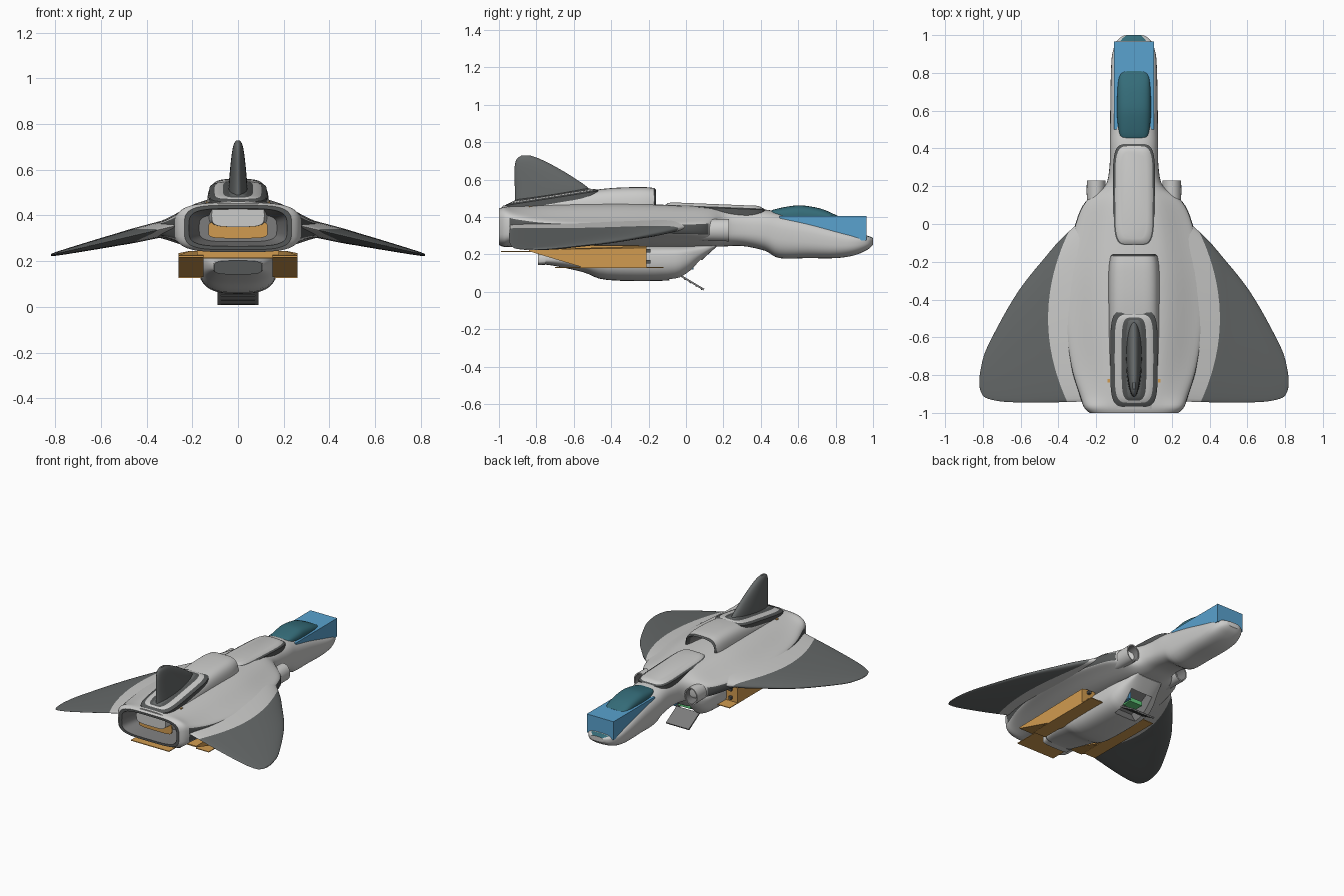
import bpy, bmesh, math
from mathutils import Matrix

if "Cube" in bpy.data.objects:
    bpy.data.objects.remove(bpy.data.objects["Cube"])


def material(name, r, g, b):
    m = bpy.data.materials.new(name)
    m.use_nodes = True
    m.diffuse_color = (r, g, b, 1)
    bsdf = next(n for n in m.node_tree.nodes if n.type == 'BSDF_PRINCIPLED')
    bsdf.inputs["Base Color"].default_value = (r, g, b, 1)
    return m


light = material("light grey hull", .6, .6, .59)
dark = material("dark grey wing", .13, .14, .14)
seam = material("seam grey", .09, .095, .095)
metal = material("metal grey", .2, .2, .2)
blue = material("blue", .1, .36, .62)
teal = material("teal glass", .035, .15, .19)
orange = material("orange", .64, .33, .08)
green = material("green", .12, .6, .2)


def finish(name, bm, mats, smooth=True):
    me = bpy.data.meshes.new(name)
    bm.to_mesh(me)
    bm.free()
    for m in mats:
        me.materials.append(m)
    ob = bpy.data.objects.new(name, me)
    bpy.context.collection.objects.link(ob)
    if smooth:
        bpy.ops.object.select_all(action='DESELECT')
        ob.select_set(True)
        bpy.context.view_layer.objects.active = ob
        bpy.ops.object.shade_smooth_by_angle(angle=math.radians(40))
    return ob


def skin(name, rings, mats, rule=None, caps=(True, True), fix=False):
    """Bridge successive rings; rule(ring, column) picks the material."""
    bm = bmesh.new()
    vs = [[bm.verts.new(p) for p in r] for r in rings]
    n = len(vs[0])
    for i in range(len(vs) - 1):
        for j in range(n):
            k = (j + 1) % n
            f = bm.faces.new((vs[i][j], vs[i + 1][j], vs[i + 1][k], vs[i][k]))
            if rule:
                f.material_index = rule(i, j)
    if caps[0]:
        bm.faces.new(vs[0])
    if caps[1]:
        bm.faces.new(vs[-1][::-1])
    if fix:
        bmesh.ops.recalc_face_normals(bm, faces=bm.faces)
    return finish(name, bm, mats)


def resample(rows, sub=4):
    """Catmull-Rom interpolation of station tuples."""
    out = []
    for i in range(len(rows) - 1):
        a, b, c, d = (rows[max(0, min(len(rows) - 1, i + o))] for o in (-1, 0, 1, 2))
        for s in range(sub):
            t = s / sub
            out.append([q + .5 * t * (r - p + t * (2 * p - 5 * q + 4 * r - e + t * (3 * (q - r) + e - p)))
                        for p, q, r, e in zip(a, b, c, d)])
    return out + [list(rows[-1])]


N = 48


def power(v, n):
    return math.copysign(abs(v) ** (2 / n), v)


def oval(n):
    return [(power(math.cos(2 * math.pi * j / N), n), power(math.sin(2 * math.pi * j / N), n))
            for j in range(N)]


def section(y, hw, zc, up, dn, n=3, flare=0, ox=0):
    pts = []
    for c, s in oval(n):
        t = max(0, min(1, (abs(c) - .3) / .7))
        k = 1 - max(0, flare) * t * t * (3 - 2 * t)
        pts.append((ox + hw * c, y, zc + s * k * (up if s > 0 else dn)))
    return pts


def body(name, rows, mats, ox=0, smooth=True, **kw):
    rows = resample(rows) if smooth else rows
    return skin(name, [section(*r, ox=ox) for r in rows], mats, **kw)


def box(name, x, y, z, mat, tilt=0):
    """Box from three (low, high) ranges, optionally pitched about its centre."""
    bm = bmesh.new()
    bmesh.ops.create_cube(bm, size=1)
    size = [b - a for a, b in (x, y, z)]
    mid = [(a + b) / 2 for a, b in (x, y, z)]
    bm.transform(Matrix.Translation(mid) @ Matrix.Rotation(tilt, 4, 'X') @ Matrix.Diagonal((*size, 1)))
    return finish(name, bm, [mat], False)


def slab(name, hx, y0, y1, z, slope, depth, mat, dome=.01, n=5):
    """Rounded panel lying on a sloping surface."""
    cy, hy = (y0 + y1) / 2, (y1 - y0) / 2
    rings = []
    for inset, dz in ((0, -depth), (0, -dome), (.01, -dome * .4), (.03, 0)):
        rings.append([((hx - inset) * c, cy + (hy - inset) * s, z + dz + slope * (hy - inset) * s)
                      for c, s in oval(n)])
    return skin(name, rings, [mat], fix=True)


# Main hull: tail, broad lifting body, neck and nose
hull_rows = [(-1, .235, .345, .1, .095, 4, 0), (-.97, .265, .345, .11, .105, 4, 0),
             (-.9, .29, .34, .12, .1, 4, .25), (-.75, .335, .335, .13, .095, 4, .5),
             (-.5, .372, .33, .14, .09, 4, .6), (-.25, .365, .33, .14, .09, 4, .6),
             (0, .31, .33, .13, .09, 4, .55), (.12, .255, .33, .125, .09, 3.5, .4),
             (.2, .155, .33, .12, .088, 3, .1), (.3, .13, .33, .115, .085, 2.8, 0),
             (.42, .128, .33, .11, .11, 2.8, 0), (.5, .127, .31, .115, .13, 2.8, 0),
             (.65, .125, .29, .1, .11, 2.8, 0), (.8, .122, .27, .075, .09, 2.8, 0),
             (.9, .115, .265, .05, .07, 2.8, 0), (.97, .09, .27, .03, .045, 2.8, 0),
             (1, .05, .272, .015, .02, 2.8, 0)]
stations = resample(hull_rows)


def hull_rule(i, j):
    y = stations[i][0]
    side = abs(math.sin(2 * math.pi * (j + .5) / N))
    if -.95 < y < .11 and side < .2:
        return 1
    return 2 if y > .967 and N / 8 < j < N * 3 / 8 else 0


body("hull", hull_rows, [light, seam, teal], rule=hull_rule, caps=(False, True))

# Exhaust duct and its inner plate
body("exhaust_duct", [(-.82, .17, .345, .06, .06, 4), (-.95, .205, .345, .078, .075, 4),
                      (-1, .215, .345, .085, .08, 4), (-1, .235, .345, .1, .095, 4)],
     [metal, seam], smooth=False, caps=(True, False), rule=lambda i, j: int(i == 2))
body("exhaust_plate", [(-.93, .13, .338, .038, .038, 5), (-.922, .13, .338, .038, .038, 5)],
     [orange], smooth=False)

# Dorsal hump with forward intake
body("dorsal_hump", [(-.98, .115, .4, .06, .05, 4), (-.75, .13, .4, .105, .05, 4),
                     (-.45, .135, .4, .15, .05, 4), (-.25, .135, .4, .16, .05, 4),
                     (-.17, .125, .4, .155, .05, 4)], [light], caps=(True, False))
body("dorsal_intake", [(-.17, .125, .4, .155, .05, 4), (-.16, .112, .47, .075, .05, 3),
                       (-.19, .1, .475, .06, .04, 3), (-.3, .08, .48, .045, .03, 3)],
     [seam, metal], smooth=False, caps=(False, True), rule=lambda i, j: int(i > 1))

# Raised panels with dark seams
slab("spine_seam", .112, -.12, .425, .459, -.04, .06, seam)
slab("spine_panel", .1, -.108, .413, .469, -.04, .06, light, .014)
slab("fin_seam_outer", .125, -.97, -.455, .511, .157, .06, seam)
slab("fin_panel", .108, -.953, -.472, .516, .157, .04, light)
slab("fin_seam_inner", .075, -.94, -.488, .52, .157, .04, seam)
slab("fin_base", .055, -.93, -.5, .523, .157, .04, dark)

# Tail fin, stacked upward: height, leading edge, trailing edge, half thickness
fin = resample([(.44, -.49, -.915, .045), (.54, -.51, -.915, .04), (.61, -.6, -.917, .034),
                (.67, -.7, -.916, .027), (.71, -.78, -.905, .019), (.728, -.83, -.88, .008)])
skin("tail_fin", [[(t * s, (a + b) / 2 + (a - b) / 2 * c, z) for c, s in oval(2)]
                  for z, a, b, t in fin], [dark], fix=True)

# Wings, stacked outward: span, sweep bow, leading edge, trailing edge, half thickness
wing = resample([(.3, .3, .13, -.94, .048), (.455, .52, -.04, -.942, .042), (.52, .4, -.19, -.945, .036),
                 (.62, .25, -.36, -.945, .028), (.72, .1, -.54, -.94, .019),
                 (.785, 0, -.67, -.92, .012), (.81, 0, -.76, -.89, .008), (.818, 0, -.81, -.86, .004)])
for side, label in ((1, "left"), (-1, "right")):
    rings = []
    for base, bow, lead, trail, th in wing:
        ring = []
        for c, s in oval(2):
            y = (lead + trail) / 2 + (lead - trail) / 2 * c
            x = base - bow * (y + .5) ** 2
            ring.append((side * x, y, .332 - (x - .37) * .235 + th * s * (.75 + .25 * c)))
        rings.append(ring)
    skin(label + "_wing", rings, [light, dark], rule=lambda i, j: int(i >= 4), fix=True)

    # Shoulder thruster
    body(label + "_thruster", [(-.05, .03, .33, .04, .04, 2), (.06, .046, .33, .055, .055, 2),
                               (.14, .05, .33, .058, .058, 2), (.23, .05, .33, .06, .06, 2)],
         [light], ox=side * .2, caps=(True, False))
    body(label + "_thruster_mouth", [(.23, .05, .33, .06, .06, 2), (.23, .042, .33, .052, .052, 2),
                                     (.16, .035, .33, .045, .045, 2)],
         [light, metal], ox=side * .2, smooth=False, caps=(False, True), rule=lambda i, j: i)

    # Ventral wedge with its door plate and front fittings
    outline = ((-.84, .217), (-.55, .13), (-.21, .13), (-.21, .245), (-.84, .225))
    prof = [[(side * x, y, min(z, top)) for y, z in outline] for x, top in ((.15, .25), (.21, .25), (.26, .235))]
    wedge = skin(label + "_ventral_wedge", prof, [orange], fix=True)
    for p in wedge.data.polygons:
        p.use_smooth = False
    box(label + "_door_plate", sorted((side * .16, side * .26)), (-.7, -.12), (.127, .132), orange)
    for z in (.15, .21):
        box(label + "_fitting", sorted((side * .2, side * .22)), (-.215, -.19), (z, z + .02), seam)
    box(label + "_fin_marker", sorted((side * .128, side * .14)), (-.84, -.82), (.445, .46), orange)

# Ventral plates
box("ventral_slab", (-.18, .18), (-.8, -.25), (.216, .248), orange)
box("rear_plate", (-.15, .15), (-.99, -.8), (.212, .217), orange)

# Belly pod with a hollow front bay
pod = body("belly_pod", [(-.77, .1, .175, .03, .028, 3), (-.7, .125, .18, .04, .042, 3),
                         (-.55, .16, .19, .06, .085, 2.8), (-.42, .172, .19, .06, .127, 2.8),
                         (-.1, .172, .19, .06, .13, 2.8), (0, .16, .2, .05, .11, 2.8),
                         (.08, .13, .22, .04, .055, 2.6), (.16, .1, .25, .02, .012, 2.6)], [light])
cutter = box("bay_cutter", (-.085, .085), (-.1, .1), (.03, .19), metal, .5)
cutter.hide_render = True
cutter.hide_set(True)
cut = pod.modifiers.new("bay", 'BOOLEAN')
cut.operation, cut.object, cut.solver = 'DIFFERENCE', cutter, 'EXACT'
cut.material_mode = 'TRANSFER'
body("pod_exhaust", [(-.79, .085, .172, .022, .022, 4), (-.79, .105, .172, .03, .03, 4),
                     (-.75, .11, .175, .032, .03, 4)], [seam, light], smooth=False,
     rule=lambda i, j: i)

# Bay fittings and boarding ramp
box("bay_seat", (-.05, .05), (-.03, .02), (.12, .15), green)
box("bay_seat_back", (-.05, .05), (-.05, -.03), (.12, .18), green)
box("bay_panel", (.06, .08), (-.04, .04), (.12, .17), blue)
box("ramp", (-.09, .09), (-.035, .105), (.043, .053), metal, -.54)
for k in range(4):
    y = -.01 + k * .03
    box("ramp_rib", (-.075, .075), (y, y + .008), (.064 - k * .018, .072 - k * .018), seam, -.54)

# Cockpit block and canopy
box("cockpit_block", (-.105, .105), (.5, .965), (.275, .405), blue)
canopy = resample([(.44, .05, .415, .01, .03, 3), (.47, .075, .41, .03, .03, 3), (.55, .088, .4, .057, .03, 3),
                   (.62, .09, .4, .062, .03, 3), (.72, .087, .395, .05, .03, 3),
                   (.79, .078, .39, .026, .03, 3), (.81, .06, .39, .016, .02, 3)])
skin("canopy", [section(*r) for r in canopy], [teal])
